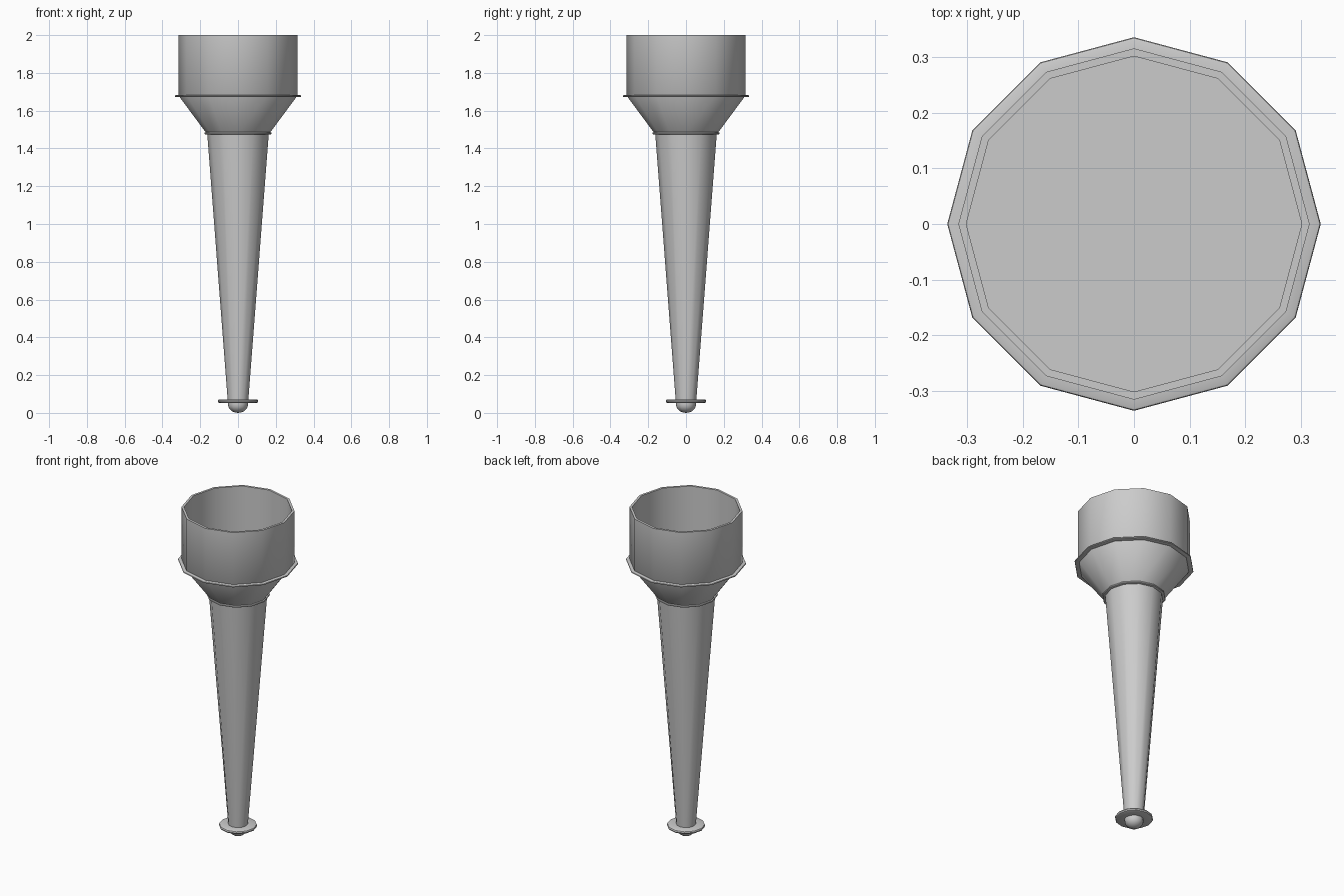
import bpy, bmesh, math

if "Cube" in bpy.data.objects:
    bpy.data.objects.remove(bpy.data.objects["Cube"])

SIDES = 12


def lathe(name, profile, closed=False):
    """Spin (radius, z) points around z; radius 0 makes a pole."""
    bm = bmesh.new()
    rings = []
    for r, z in profile:
        if r == 0:
            rings.append([bm.verts.new((0, 0, z))] * SIDES)
        else:
            rings.append([bm.verts.new((r * math.cos(a), r * math.sin(a), z))
                          for a in (2 * math.pi * i / SIDES for i in range(SIDES))])
    pairs = list(zip(rings, rings[1:]))
    if closed:
        pairs.append((rings[-1], rings[0]))
    for a, b in pairs:
        for i in range(SIDES):
            j = (i + 1) % SIDES
            bm.faces.new(dict.fromkeys((a[i], a[j], b[j], b[i])))
    bmesh.ops.recalc_face_normals(bm, faces=bm.faces)
    mesh = bpy.data.meshes.new(name)
    bm.to_mesh(mesh)
    bm.free()
    obj = bpy.data.objects.new(name, mesh)
    bpy.context.collection.objects.link(obj)
    bpy.ops.object.select_all(action='DESELECT')
    obj.select_set(True)
    bpy.context.view_layer.objects.active = obj
    bpy.ops.object.shade_smooth_by_angle(angle=math.radians(40))
    return obj


def collar(name, inner, outer, z, half):
    """Thin ring with a rounded outer edge."""
    edge = [(outer - half + half * math.cos(t), z + half * math.sin(t))
            for t in (math.radians(a) for a in (-90, -45, 0, 45, 90))]
    return lathe(name, [(inner, z - half)] + edge + [(inner, z + half)], closed=True)


# Tapered handle
lathe("handle", [(0, 0.045), (0.053, 0.045), (0.163, 1.48), (0, 1.48)])

# Flared neck and hollow cup with a flat floor
lathe("cup", [(0, 1.48), (0.167, 1.48), (0.315, 1.68), (0.315, 2.0),
              (0.301, 2.0), (0.301, 1.68), (0, 1.68)])

# Collars at the joints and the guard disc near the foot
collar("cup_collar", 0.305, 0.335, 1.677, 0.005)
collar("neck_collar", 0.155, 0.178, 1.48, 0.006)
collar("foot_guard", 0.045, 0.107, 0.062, 0.010)

# Rounded knob at the foot
knob = [(0.053 * math.cos(t), 0.045 - 0.045 * math.sin(t))
        for t in (math.radians(a) for a in (0, 18, 36, 54, 72))]
lathe("foot_knob", [(0, 0.06), (0.053, 0.06)] + knob + [(0, 0)])
